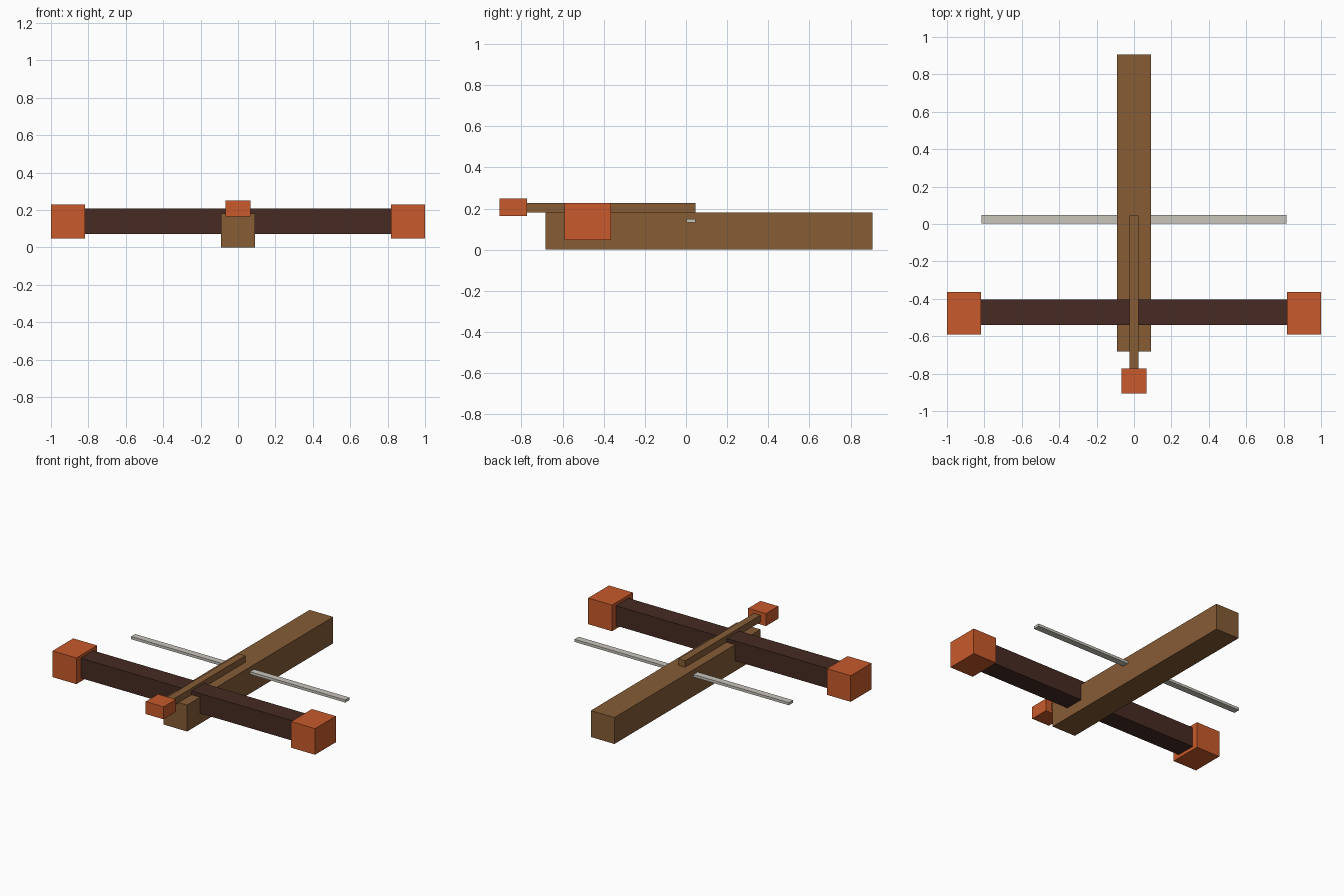
import bpy

if "Cube" in bpy.data.objects:
    bpy.data.objects.remove(bpy.data.objects["Cube"])


def material(name, rgb):
    m = bpy.data.materials.new(name)
    m.diffuse_color = (*rgb, 1.0)
    m.use_nodes = True
    m.node_tree.nodes["Principled BSDF"].inputs["Base Color"].default_value = m.diffuse_color
    return m


def box(name, x, y, z, mat):
    """Box spanning the given (low, high) ranges."""
    spans = (x, y, z)
    bpy.ops.mesh.primitive_cube_add(size=1, location=[(a + b) / 2 for a, b in spans])
    ob = bpy.context.object
    ob.name = name
    ob.scale = [b - a for a, b in spans]
    bpy.ops.object.transform_apply(location=False, rotation=False, scale=True)
    ob.data.materials.append(mat)
    return ob


wood = material("brown wood", (0.238, 0.107, 0.036))
dark_wood = material("dark wood", (0.061, 0.024, 0.016))
orange = material("copper orange", (0.578, 0.102, 0.024))
cord = material("pale grey cord", (0.578, 0.558, 0.497))

# Main body with the bolt lying on top
box("stock", (-0.09, 0.09), (-0.682, 0.907), (0, 0.182), wood)
box("bolt_shaft", (-0.025, 0.025), (-0.775, 0.046), (0.180, 0.227), wood)
box("bolt_tip", (-0.068, 0.068), (-0.907, -0.773), (0.164, 0.25), orange)

# Crosswise limb
box("bow_limb", (-0.83, 0.83), (-0.541, -0.405), (0.071, 0.208), dark_wood)

# Caps on both limb ends
for side, label in ((-1, "left"), (1, "right")):
    box("limb_cap_" + label, sorted((side * 0.818, side * 1.0)),
        (-0.59, -0.364), (0.048, 0.228), orange)

# Drawn string passing through the stock
box("bow_string", (-0.816, 0.816), (0.002, 0.047), (0.132, 0.15), cord)
